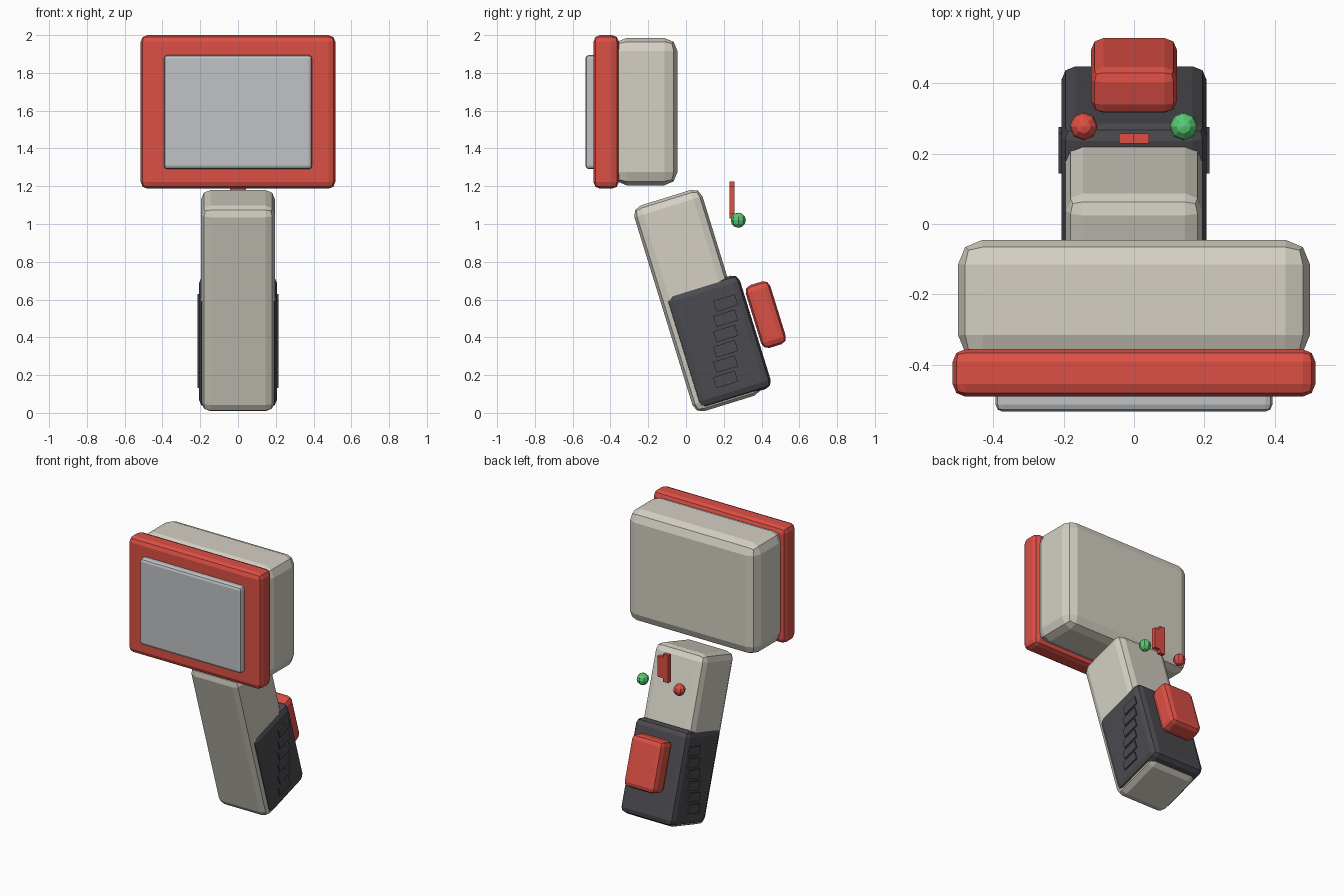
import bpy, bmesh
from math import sin, cos
from mathutils import Matrix

if "Cube" in bpy.data.objects:
    bpy.data.objects.remove(bpy.data.objects["Cube"])

TILT = 0.3  # lean of the handle


def colour(name, rgb):
    m = bpy.data.materials.new(name)
    m.diffuse_color = (*rgb, 1)
    m.use_nodes = True
    m.node_tree.nodes["Principled BSDF"].inputs["Base Color"].default_value = m.diffuse_color
    return m


CREAM = colour("cream", (0.66, 0.63, 0.55))
RED = colour("red", (0.72, 0.08, 0.06))
DARK = colour("charcoal", (0.07, 0.07, 0.08))
GLASS = colour("screen_grey", (0.53, 0.54, 0.56))
GREEN = colour("green", (0.1, 0.6, 0.18))


def finish(name, bm, mat, matrix=None):
    if matrix:
        bm.transform(matrix)
    bmesh.ops.recalc_face_normals(bm, faces=bm.faces)
    me = bpy.data.meshes.new(name)
    bm.to_mesh(me)
    bm.free()
    me.materials.append(mat)
    ob = bpy.data.objects.new(name, me)
    bpy.context.collection.objects.link(ob)
    return ob


def box(name, x, y, z, mat, bevel=0.0, matrix=None):
    """Box from (min, max) ranges with a two-step bevel."""
    bm = bmesh.new()
    bmesh.ops.create_cube(bm, size=1)
    for v in bm.verts:
        for i, (a, b) in enumerate((x, y, z)):
            v.co[i] = a if v.co[i] < 0 else b
    if bevel:
        bmesh.ops.bevel(bm, geom=bm.edges[:], offset=bevel, segments=2,
                        profile=0.5, affect='EDGES')
    return finish(name, bm, mat, matrix)


# Head, bezel and screen
box("head_shell", (-0.5, 0.5), (-0.385, -0.045), (1.205, 1.985), CREAM, 0.07)
box("screen_bezel", (-0.515, 0.515), (-0.49, -0.356), (1.187, 2.0), RED, 0.035)
box("screen", (-0.393, 0.393), (-0.533, -0.44), (1.29, 1.895), GLASS, 0.02)

# Leaning handle, grip and trigger
LEAN = Matrix.Rotation(TILT, 4, 'X')
box("handle", (-0.195, 0.195), (0.045, 0.422), (-0.02, 1.12), CREAM, 0.05, LEAN)
box("grip", (-0.206, 0.206), (0.074, 0.48), (-0.004, 0.624), DARK, 0.04, LEAN)
box("trigger_button", (-0.122, 0.122), (0.489, 0.625), (0.198, 0.546), RED, 0.035, LEAN)

# Stepped ribs on both sides of the grip
for side in (-1, 1):
    for i in range(6):
        place = Matrix.Translation((side * 0.204, 0.21, 0.177 + i * 0.081)) @ LEAN
        box(f"grip_rib_{'left' if side < 0 else 'right'}_{i + 1}",
            (-0.01, 0.01), (-0.06, 0.06), (-0.03, 0.03), DARK, 0, place)

# Indicator lights
for name, x, mat in (("red_light", -0.143, RED), ("green_light", 0.141, GREEN)):
    bm = bmesh.new()
    bmesh.ops.create_uvsphere(bm, u_segments=8, v_segments=6, radius=0.04)
    finish(name, bm, mat, Matrix.Translation((x, 0.277, 1.02)))

# Small zigzag emblem plate
bm = bmesh.new()
outline = [(-0.042, 1.225), (0, 1.225), (0, 1.2), (0.042, 1.2),
           (0.042, 1.055), (0, 1.055), (0, 1.03), (-0.042, 1.03)]
face = bm.faces.new([bm.verts.new((x, 0.229, z)) for x, z in outline])
ext = bmesh.ops.extrude_face_region(bm, geom=[face])
bmesh.ops.translate(bm, vec=(0, 0.028, 0),
                    verts=[g for g in ext["geom"] if isinstance(g, bmesh.types.BMVert)])
finish("bolt_plate", bm, RED)
